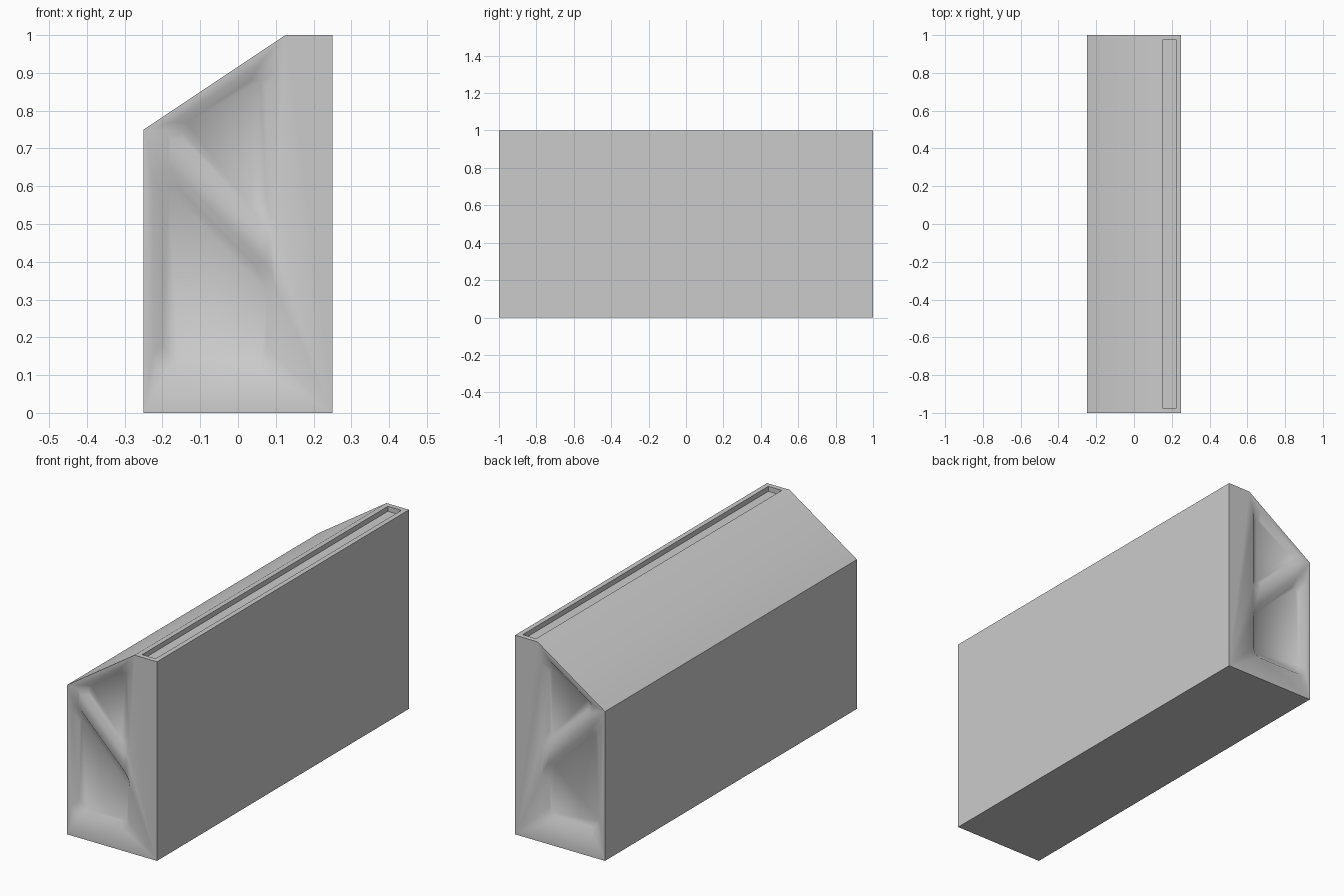
import bpy, bmesh, math
from mathutils import Vector

if "Cube" in bpy.data.objects:
    bpy.data.objects.remove(bpy.data.objects["Cube"])


def add_mesh(name, rings):
    """Solid lofted through equal-length rings of 3D points, capped at both ends."""
    bm = bmesh.new()
    loops = [[bm.verts.new(p) for p in ring] for ring in rings]
    for a, b in zip(loops, loops[1:]):
        for i in range(len(a)):
            j = (i + 1) % len(a)
            bm.faces.new((a[i], a[j], b[j], b[i]))
    bm.faces.new(loops[0])
    bm.faces.new(loops[-1])
    bmesh.ops.recalc_face_normals(bm, faces=bm.faces)
    mesh = bpy.data.meshes.new(name)
    bm.to_mesh(mesh)
    bm.free()
    obj = bpy.data.objects.new(name, mesh)
    bpy.context.collection.objects.link(obj)
    return obj


def rounded(corners, cuts):
    """Round every corner of a polygon with a two-segment arc."""
    pts = [Vector(c) for c in corners]
    out = []
    for i, v in enumerate(pts):
        d0 = (pts[i - 1] - v).normalized()
        d1 = (pts[(i + 1) % len(pts)] - v).normalized()
        a, b = v + d0 * cuts[i], v + d1 * cuts[i]
        s = math.sin(d0.angle(d1) / 2)
        out += [a, v + ((a + b) / 2 - v) / (1 + s), b]
    return out


def at_y(profile, y):
    return [(p[0], y, p[1]) for p in profile]


# Main body: sloped-top profile extruded along y
profile = [(-0.25, 0), (0.25, 0), (0.25, 1), (0.125, 1), (-0.25, 0.75)]
body = add_mesh("wall_body", [at_y(profile, -1), at_y(profile, 1)])

# Recessed end panels: (outer corners, floor corners, corner sizes)
pockets = [
    ([(0.1, 0.445), (0.1, 0.952), (-0.204, 0.749)],
     [(0.075, 0.505), (0.075, 0.908), (-0.167, 0.747)], (0.058, 0.053, 0.038)),
    ([(-0.225, 0.113), (0.1, 0.113), (0.1, 0.37), (-0.225, 0.695)],
     [(-0.2, 0.138), (0.075, 0.138), (0.075, 0.36), (-0.2, 0.635)],
     (0.04, 0.04, 0.042, 0.067)),
]
cutters = []
for outer, inner, cuts in pockets:
    o, n = rounded(outer, cuts), rounded(inner, cuts)
    for s in (-1, 1):
        cutters.append(add_mesh("pocket_cutter", [
            at_y(o, s * 1.05), at_y(o, s), at_y(n, s * 0.975)]))

# Long slot along the top ridge
slot = [(0.15, 0.975), (0.225, 0.975), (0.225, 1.05), (0.15, 1.05)]
cutters.append(add_mesh("slot_cutter", [at_y(slot, -0.975), at_y(slot, 0.975)]))

# Carve the body, then discard the cutters
bpy.context.view_layer.objects.active = body
body.select_set(True)
for c in cutters:
    mod = body.modifiers.new("carve", 'BOOLEAN')
    mod.operation = 'DIFFERENCE'
    mod.solver = 'EXACT'
    mod.object = c
    bpy.ops.object.modifier_apply(modifier=mod.name)
    bpy.data.objects.remove(c)
bpy.ops.object.shade_smooth_by_angle(angle=math.radians(44))
